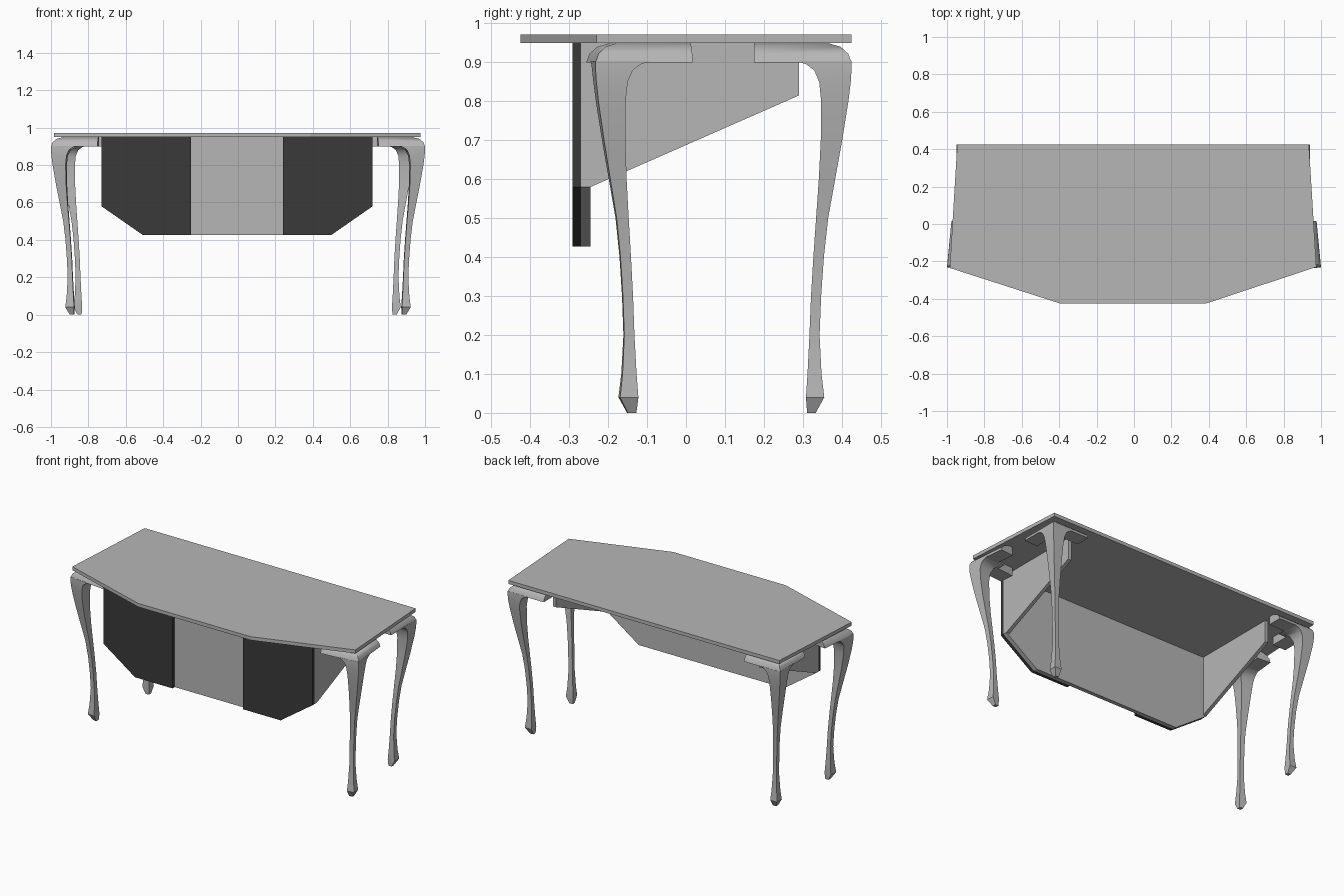
import bpy, bmesh, math
from mathutils import Vector

cube = bpy.data.objects.get("Cube")
if cube:
    bpy.data.objects.remove(cube)


def material(name, value):
    m = bpy.data.materials.new(name)
    m.use_nodes = True
    col = (value, value, value, 1)
    m.diffuse_color = col
    m.node_tree.nodes["Principled BSDF"].inputs["Base Color"].default_value = col
    return m


GREY = material("light_grey", 0.47)
DARK = material("charcoal", 0.042)
MID = -0.005      # centre line of the desk


def loft(name, rings, mat, smooth=False):
    """Skin a list of closed rings and cap both ends."""
    bm = bmesh.new()
    loops = [[bm.verts.new(p) for p in ring] for ring in rings]
    n = len(loops[0])
    for a, b in zip(loops, loops[1:]):
        for i in range(n):
            j = (i + 1) % n
            bm.faces.new((a[i], a[j], b[j], b[i]))
    bm.faces.new(loops[0])
    bm.faces.new(loops[-1])
    bmesh.ops.recalc_face_normals(bm, faces=bm.faces)
    me = bpy.data.meshes.new(name)
    bm.to_mesh(me)
    bm.free()
    me.materials.append(mat)
    ob = bpy.data.objects.new(name, me)
    bpy.context.collection.objects.link(ob)
    if smooth:
        bpy.ops.object.select_all(action='DESELECT')
        ob.select_set(True)
        bpy.context.view_layer.objects.active = ob
        bpy.ops.object.shade_smooth_by_angle(angle=math.radians(35))
    return ob


# Desk top: tapered sides and a three-sided front
outline = [(-0.945, 0.425), (0.935, 0.425), (0.975, -0.23),
           (0.385, -0.425), (-0.395, -0.425), (-0.985, -0.235)]
loft("desk_top", [[(x, y, z) for x, y in outline] for z in (0.95, 0.972)], GREY)

# Front panel with clipped lower corners
half = [(0.725, 0.95), (0.725, 0.58), (0.505, 0.427)]
shape = half + [(-x, z) for x, z in reversed(half)]
loft("front_panel", [[(MID + x, y, z) for x, z in shape] for y in (-0.27, -0.245)], GREY)

for side, s in (("left", 1), ("right", -1)):
    # Dark facing plates on the front panel
    plate = half + [(0.245, 0.427), (0.245, 0.95)]
    loft(side + "_front_plate",
         [[(MID + s * x, y, z) for x, z in plate] for y in (-0.292, -0.27)], DARK)
    # Side panels that taper toward the back
    gusset = [(-0.245, 0.95), (-0.245, 0.58), (0.29, 0.815), (0.29, 0.95)]
    loft(side + "_side_panel",
         [[(MID + s * x, y, z) for y, z in gusset] for x in (0.703, 0.725)], GREY)

# Curved leg: height, outer offset and inner offset from the corner
LEG = [(0, 0.092, 0.114), (0.04, 0.07, 0.117), (0.1, 0.077, 0.113),
       (0.2, 0.082, 0.108), (0.3, 0.078, 0.104), (0.4, 0.071, 0.098),
       (0.5, 0.06, 0.091), (0.6, 0.042, 0.084), (0.7, 0.024, 0.079),
       (0.8, 0.008, 0.078), (0.85, 0.002, 0.083), (0.88, 0, 0.096),
       (0.895, 0, 0.116), (0.903, 0, 0.14)]
# Bracket cross-section: offset from the outer face and height
BRACKET = [(0, 0.9), (0.008, 0.922), (0.028, 0.94), (0.062, 0.95),
           (0.09, 0.95), (0.09, 0.9)]
ARM = 0.25


def build_leg(name, x, y, turn):
    sx, sy = (-1 if x > 0 else 1), (-1 if y > 0 else 1)
    c, s = math.cos(turn), math.sin(turn)
    u, v = Vector((sx * c, -sy * s, 0)), Vector((sx * s, sy * c, 0))
    corner = Vector((x, y, 0))

    def place(a, b, z):
        return corner + u * a + v * b + Vector((0, 0, z))

    rings = [[place(o, o, z), place(i, o, z), place(i, i, z), place(o, i, z)]
             for z, o, i in LEG]
    loft(name, rings, GREY, True)
    # Mitred bracket running along both edges under the top
    arms = [[place(d, ARM, z) for d, z in BRACKET],
            [place(d, d, z) for d, z in BRACKET],
            [place(ARM, d, z) for d, z in BRACKET]]
    loft(name + "_bracket", arms, GREY, True)


for side, s in (("left", 1), ("right", -1)):
    build_leg(side + "_front_leg", s, -0.232, math.radians(5.5))
    build_leg(side + "_rear_leg", MID + s * 0.945, 0.425, 0)
